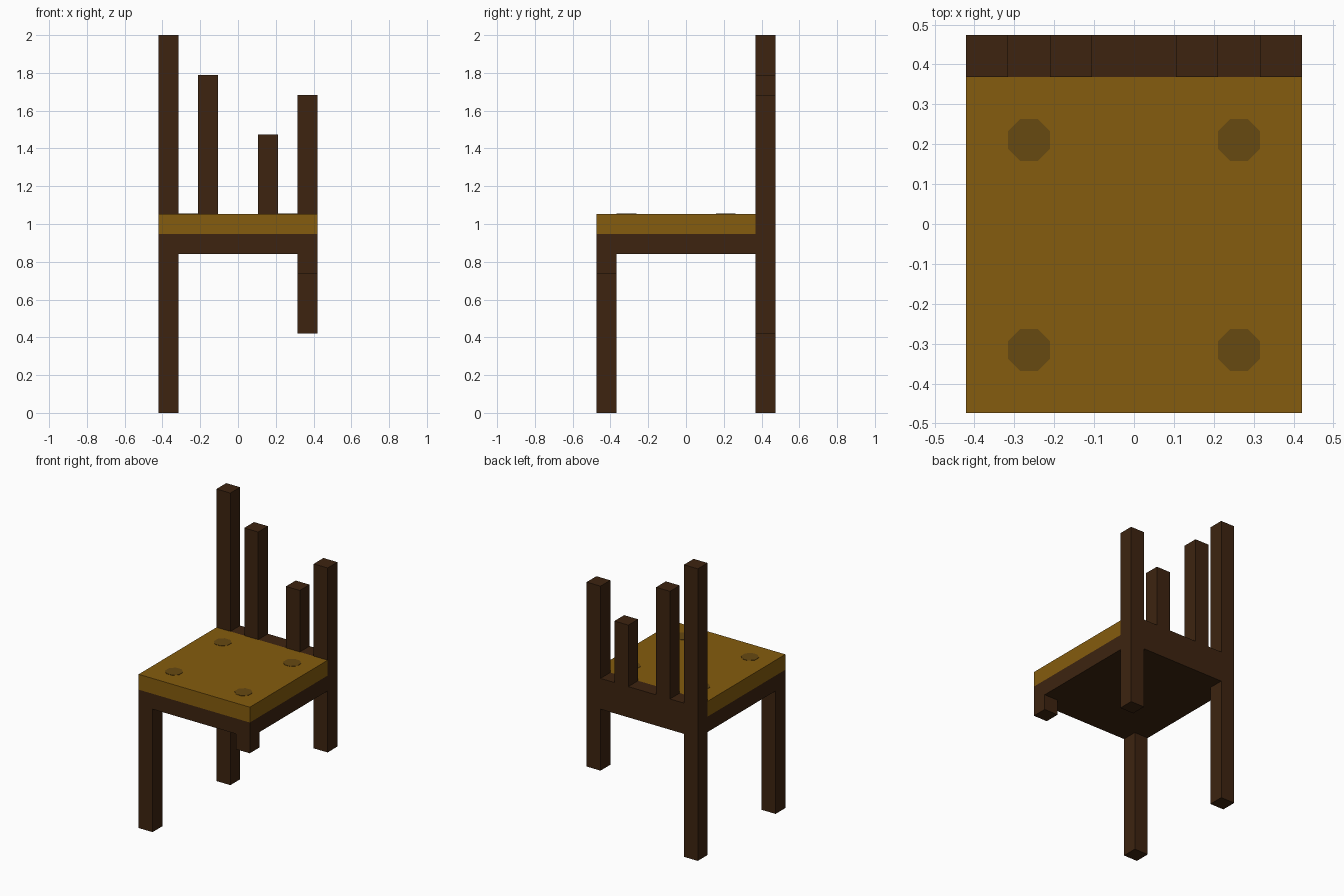
import bpy, math

if "Cube" in bpy.data.objects:
    bpy.data.objects.remove(bpy.data.objects["Cube"], do_unlink=True)

U = 2 / 19  # thickness of one beam; the whole chair sits on this module


def material(name, rgb):
    m = bpy.data.materials.new(name)
    m.use_nodes = True
    m.diffuse_color = (*rgb, 1)
    m.node_tree.nodes["Principled BSDF"].inputs["Base Color"].default_value = (*rgb, 1)
    return m


WOOD = material("dark_wood", (0.0467, 0.0176, 0.0052))
CUSHION = material("ochre_cushion", (0.235, 0.107, 0.0044))
BUTTON = material("brown_button", (0.136, 0.067, 0.0056))


def box(name, x, y, z, mat):
    """Box from (min, max) ranges given in modules."""
    ranges = (x, y, z)
    bpy.ops.mesh.primitive_cube_add(size=1, location=[(a + b) / 2 * U for a, b in ranges])
    ob = bpy.context.object
    ob.name = name
    ob.scale = [(b - a) * U for a, b in ranges]
    bpy.ops.object.transform_apply(location=False, rotation=False, scale=True)
    ob.data.materials.append(mat)


FRONT, BACK = (-4.5, -3.5), (3.5, 4.5)
RIGHT, LEFT = (-4, -3), (3, 4)

# Front legs, the left one broken off short
box("front_leg_right", RIGHT, FRONT, (0, 8), WOOD)
box("front_leg_left", LEFT, FRONT, (7, 8), WOOD)

# Back posts run through from leg to backrest
box("back_post_right", RIGHT, BACK, (0, 19), WOOD)
box("back_post_left", LEFT, BACK, (4, 16), WOOD)

# Seat base, back rail and cushion
box("seat_base", (-4, 4), (-4.5, 3.5), (8, 9), WOOD)
box("back_rail", (-3, 3), BACK, (8, 10), WOOD)
box("seat_cushion", (-4, 4), (-4.5, 3.5), (9, 10), CUSHION)

# Broken backrest slats
box("back_slat_right", (-2, -1), BACK, (10, 17), WOOD)
box("back_slat_left", (1, 2), BACK, (10, 14), WOOD)

# Flat octagonal buttons on the cushion
for side, x in (("right", -2.5), ("left", 2.5)):
    for end, y in (("front", -3), ("back", 2)):
        bpy.ops.mesh.primitive_cylinder_add(
            vertices=8, radius=0.5 * U / math.cos(math.pi / 8), depth=0.004,
            location=(x * U, y * U, 10 * U))
        ob = bpy.context.object
        ob.name = f"cushion_button_{end}_{side}"
        ob.rotation_euler.z = math.pi / 8
        ob.data.materials.append(BUTTON)
